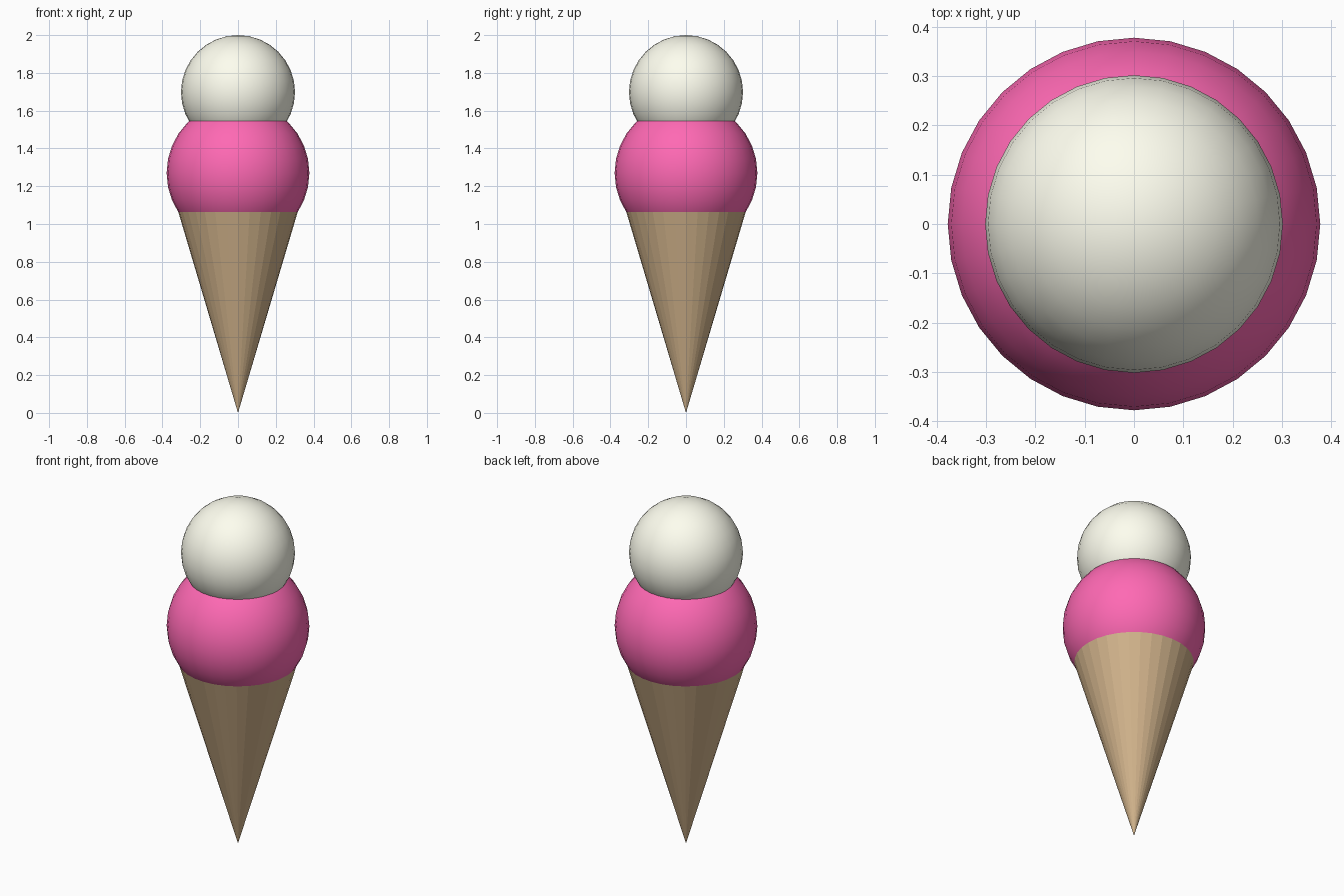
import bpy

if "Cube" in bpy.data.objects:
    bpy.data.objects.remove(bpy.data.objects["Cube"])


def paint(obj, name, color):
    mat = bpy.data.materials.new(name)
    mat.diffuse_color = (*color, 1.0)
    mat.use_nodes = True
    mat.node_tree.nodes["Principled BSDF"].inputs["Base Color"].default_value = mat.diffuse_color
    obj.data.materials.append(mat)


def scoop(name, radius, z, color):
    bpy.ops.mesh.primitive_uv_sphere_add(
        segments=32, ring_count=16, radius=radius, location=(0, 0, z))
    obj = bpy.context.object
    obj.name = name
    bpy.ops.object.shade_smooth()
    paint(obj, name + "_color", color)


# Wafer cone, tip down, rim tucked inside the lower scoop
CONE_HEIGHT = 1.134
bpy.ops.mesh.primitive_cone_add(
    vertices=32, radius1=0.0, radius2=0.337, depth=CONE_HEIGHT,
    location=(0, 0, CONE_HEIGHT / 2))
cone = bpy.context.object
cone.name = "wafer_cone"
paint(cone, "wafer_color", (0.645, 0.456, 0.262))

# Two stacked scoops
scoop("lower_scoop", 0.378, 1.27, (1.0, 0.141, 0.456))
scoop("upper_scoop", 0.302, 1.698, (1.0, 1.0, 0.871))
